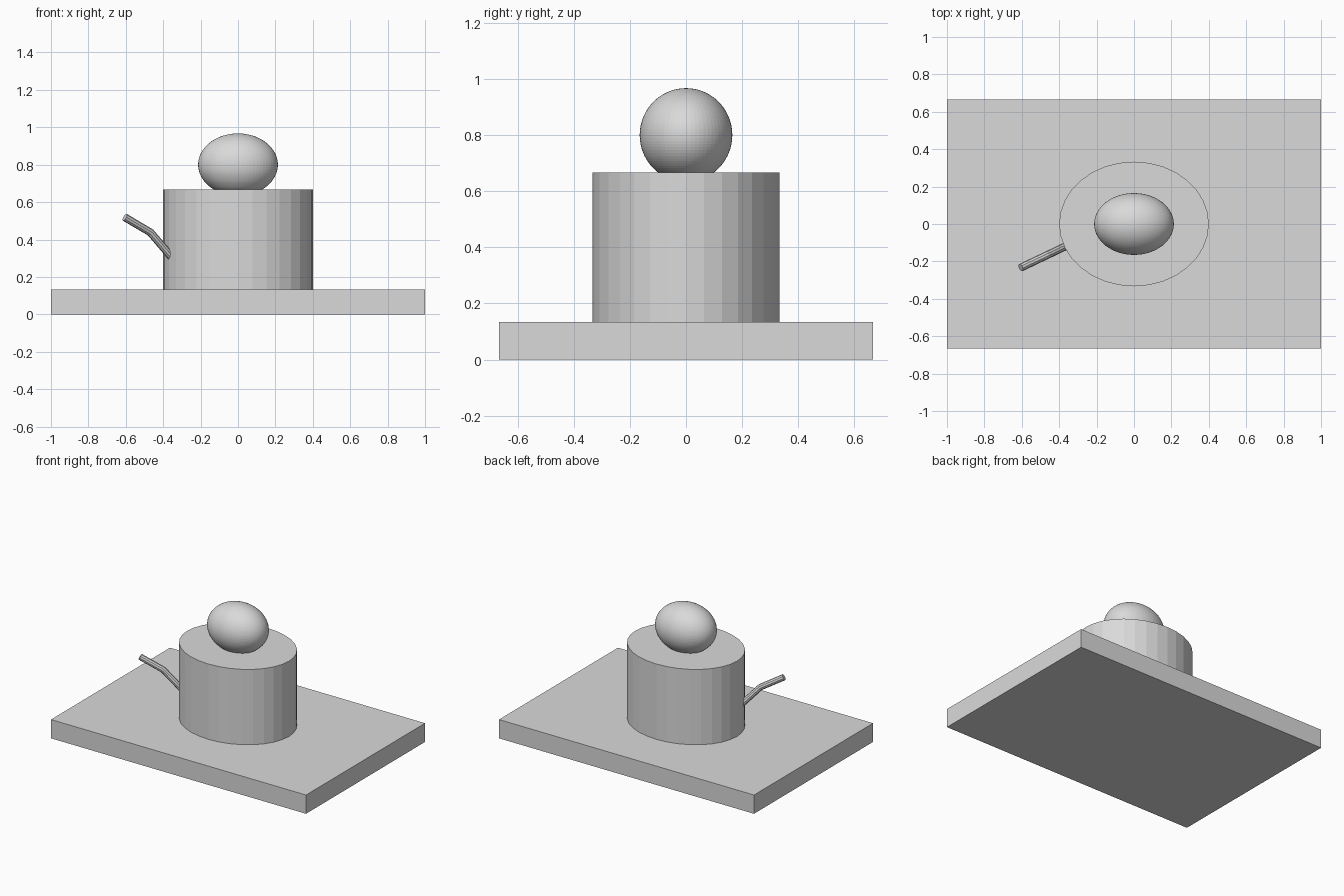
import bpy
import bmesh
from mathutils import Matrix, Vector

if "Cube" in bpy.data.objects:
    bpy.data.objects.remove(bpy.data.objects["Cube"])

grey = bpy.data.materials.new("light_grey")
grey.diffuse_color = (0.7, 0.7, 0.7, 1)
grey.use_nodes = True
grey.node_tree.nodes["Principled BSDF"].inputs["Base Color"].default_value = grey.diffuse_color


def add_part(name, build, size, location):
    """Make an object from a bmesh primitive, scaled and placed."""
    bm = bmesh.new()
    build(bm)
    bmesh.ops.transform(bm, matrix=Matrix.LocRotScale(location, None, size), verts=bm.verts)
    mesh = bpy.data.meshes.new(name)
    bm.to_mesh(mesh)
    bm.free()
    mesh.materials.append(grey)
    obj = bpy.data.objects.new(name, mesh)
    bpy.context.collection.objects.link(obj)
    return obj


# Flat rectangular base
add_part("base", lambda bm: bmesh.ops.create_cube(bm, size=1),
         Vector((2, 1.333, 0.133)), Vector((0, 0, 0.0667)))

# Oval drum body, faceted
add_part("body", lambda bm: bmesh.ops.create_cone(
    bm, cap_ends=True, segments=32, radius1=1, radius2=1, depth=1),
    Vector((0.4, 0.333, 0.534)), Vector((0, 0, 0.4)))

# Egg-shaped knob sunk slightly into the body
add_part("knob", lambda bm: bmesh.ops.create_uvsphere(
    bm, u_segments=64, v_segments=48, radius=1),
    Vector((0.213, 0.165, 0.167)), Vector((0, 0, 0.8)))

# Bent rod rising from the side of the body
curve = bpy.data.curves.new("bent_rod", "CURVE")
curve.dimensions = "3D"
curve.bevel_depth = 0.021
curve.bevel_resolution = 3
curve.use_fill_caps = True
path = [(-0.32, -0.097, 0.265), (-0.468, -0.168, 0.438), (-0.605, -0.233, 0.519)]
spline = curve.splines.new("POLY")
spline.points.add(len(path) - 1)
for point, co in zip(spline.points, path):
    point.co = (*co, 1)
spline.use_smooth = False
curve.materials.append(grey)
rod = bpy.data.objects.new("bent_rod", curve)
bpy.context.collection.objects.link(rod)
